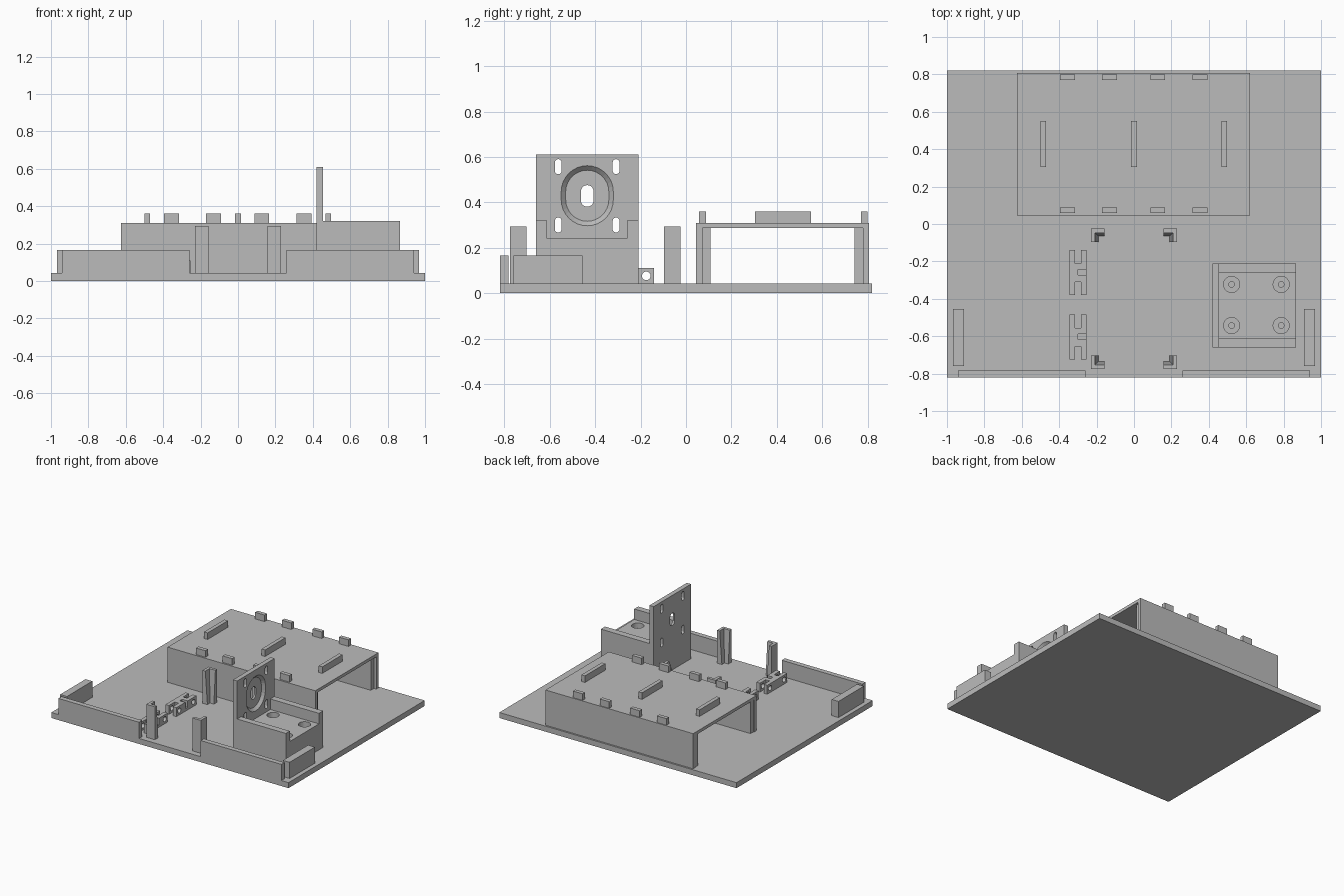
import bpy, bmesh
from math import sin, cos, pi

default = bpy.data.objects.get("Cube")
if default:
    bpy.data.objects.remove(default, do_unlink=True)

grey = bpy.data.materials.new("plain grey")
grey.use_nodes = True
grey.diffuse_color = (0.5, 0.5, 0.5, 1)
grey.node_tree.nodes["Principled BSDF"].inputs["Base Color"].default_value = (0.5, 0.5, 0.5, 1)

FLOOR = 0.042


def loft(name, first, last, start, end, axis="Z"):
    """Solid between two outlines lying across an axis; X outlines are (y, z)."""
    bm = bmesh.new()

    def ring(outline, d):
        return [bm.verts.new((d, a, b) if axis == "X" else (a, b, d)) for a, b in outline]
    low, high = ring(first, start), ring(last, end)
    bm.faces.new(low)
    bm.faces.new(high)
    for i in range(len(low)):
        j = (i + 1) % len(low)
        bm.faces.new((low[i], low[j], high[j], high[i]))
    bmesh.ops.recalc_face_normals(bm, faces=bm.faces)
    mesh = bpy.data.meshes.new(name)
    bm.to_mesh(mesh)
    bm.free()
    mesh.materials.append(grey)
    obj = bpy.data.objects.new(name, mesh)
    bpy.context.scene.collection.objects.link(obj)
    return obj


def prism(name, outline, start, end, axis="Z"):
    return loft(name, outline, outline, start, end, axis)


def box(name, x, y, z):
    corners = [(x[0], y[0]), (x[1], y[0]), (x[1], y[1]), (x[0], y[1])]
    return prism(name, corners, *z)


def stadium(cx, cy, width, height, steps=16):
    """Upright rounded slot; a circle when width equals height."""
    r, lift = width / 2, (height - width) / 2
    points = []
    for side in (0, 1):
        for i in range(steps + 1):
            if lift == 0 and i == steps:
                continue
            a = pi * (side + i / steps)
            points.append((cx + r * cos(a), cy + r * sin(a) + (-lift if side else lift)))
    return points


def cut(target, cutter):
    mod = target.modifiers.new("cut", "BOOLEAN")
    mod.operation, mod.solver, mod.object = "DIFFERENCE", "EXACT", cutter
    bpy.context.view_layer.update()
    graph = bpy.context.evaluated_depsgraph_get()
    result = bpy.data.meshes.new_from_object(target.evaluated_get(graph))
    target.modifiers.clear()
    target.data = result
    bpy.data.objects.remove(cutter, do_unlink=True)


# Base plate
box("base_plate", (-1, 1), (-0.82, 0.82), (0, FLOOR))

# Open-ended bridge with thickened inner walls
arch = [(0.045, FLOOR), (0.045, 0.31), (0.807, 0.31), (0.807, FLOOR),
        (0.78, FLOOR), (0.78, 0.287), (0.072, 0.287), (0.072, FLOOR)]
prism("bridge", arch, -0.625, 0.62, "X")
for name, y in (("front", (0.072, 0.108)), ("back", (0.742, 0.78))):
    box(f"bridge_{name}_lining", (-0.62, 0.6), y, (FLOOR, 0.287))

# Locating tabs on the bridge
for x in (-0.355, -0.13, 0.127, 0.352):
    for y in (0.073, 0.785):
        box("edge_tab", (x - 0.04, x + 0.04), (y - 0.015, y + 0.015), (0.31, 0.36))
for x in (-0.485, 0, 0.482):
    box("long_tab", (x - 0.015, x + 0.015), (0.305, 0.55), (0.31, 0.36))

# Front and side walls, and the corner posts with tapered inner corners
for s, side in ((-1, "right"), (1, "left")):
    box(f"{side}_front_wall", sorted((s * 0.26, s * 0.94)), (-0.82, -0.782), (FLOOR, 0.165))
    box(f"{side}_side_wall", sorted((s * 0.91, s * 0.967)), (-0.76, -0.455), (FLOOR, 0.165))
    for end, outer, d, width in (("rear", -0.025, -1, 0.072), ("front", -0.775, 1, 0.072)):
        def corner(t):
            far = 0.23
            spots = [(0, 0), (width, 0), (width, t), (t, t), (t, width), (0, width)]
            return [(s * (far - a), outer + d * b) for a, b in spots]
        loft(f"{side}_{end}_post", corner(0.04), corner(0.022), FLOOR, 0.293)

# H-shaped clamps with cross holes and a notch
for y in (-0.26, -0.605):
    half, arm, inner = 0.12, 0.05, 0.016
    xs = (-0.345, -0.3 - inner, -0.3 + inner, -0.253)
    outline = [(xs[0], y - half), (xs[1], y - half), (xs[1], y - arm), (xs[2], y - arm),
               (xs[2], y - half), (xs[3], y - half), (xs[3], y + half), (xs[2], y + half),
               (xs[2], y + arm), (xs[1], y + arm), (xs[1], y + half), (xs[0], y + half)]
    clamp = prism("clamp", outline, FLOOR, 0.11)
    for dy in (-0.085, 0.085):
        cut(clamp, prism("hole_cutter", stadium(y + dy, 0.076, 0.038, 0.038), -0.4, -0.2, "X"))
    cut(clamp, box("notch_cutter", (-0.3, -0.2), (y - 0.013, y + 0.016), (0.06, 0.2)))

# Mounting block: channel with counterbored screw holes
channel = [(-0.66, FLOOR), (-0.21, FLOOR), (-0.21, 0.32), (-0.26, 0.32),
           (-0.26, 0.24), (-0.612, 0.24), (-0.612, 0.32), (-0.66, 0.32)]
block = prism("mount_block", channel, 0.455, 0.865, "X")
for x in (0.522, 0.787):
    for y in (-0.323, -0.543):
        cut(block, prism("bore_cutter", stadium(x, y, 0.086, 0.086), 0.2, 0.3))
        cut(block, prism("screw_cutter", stadium(x, y, 0.03, 0.03), 0.06, 0.25))

# Upright mounting plate: tapered recess, shaft slot and corner slots
plate = box("mount_plate", (0.42, 0.455), (-0.66, -0.21), (FLOOR, 0.61))
cut(plate, loft("recess_cutter", stadium(-0.435, 0.429, 0.19, 0.225),
                stadium(-0.435, 0.429, 0.23, 0.265), 0.435, 0.4551, "X"))
cut(plate, prism("shaft_cutter", stadium(-0.435, 0.428, 0.056, 0.095), 0.4, 0.5, "X"))
for y in (-0.563, -0.308):
    for z in (0.557, 0.3):
        cut(plate, prism("slot_cutter", stadium(y, z, 0.03, 0.066), 0.4, 0.5, "X"))
